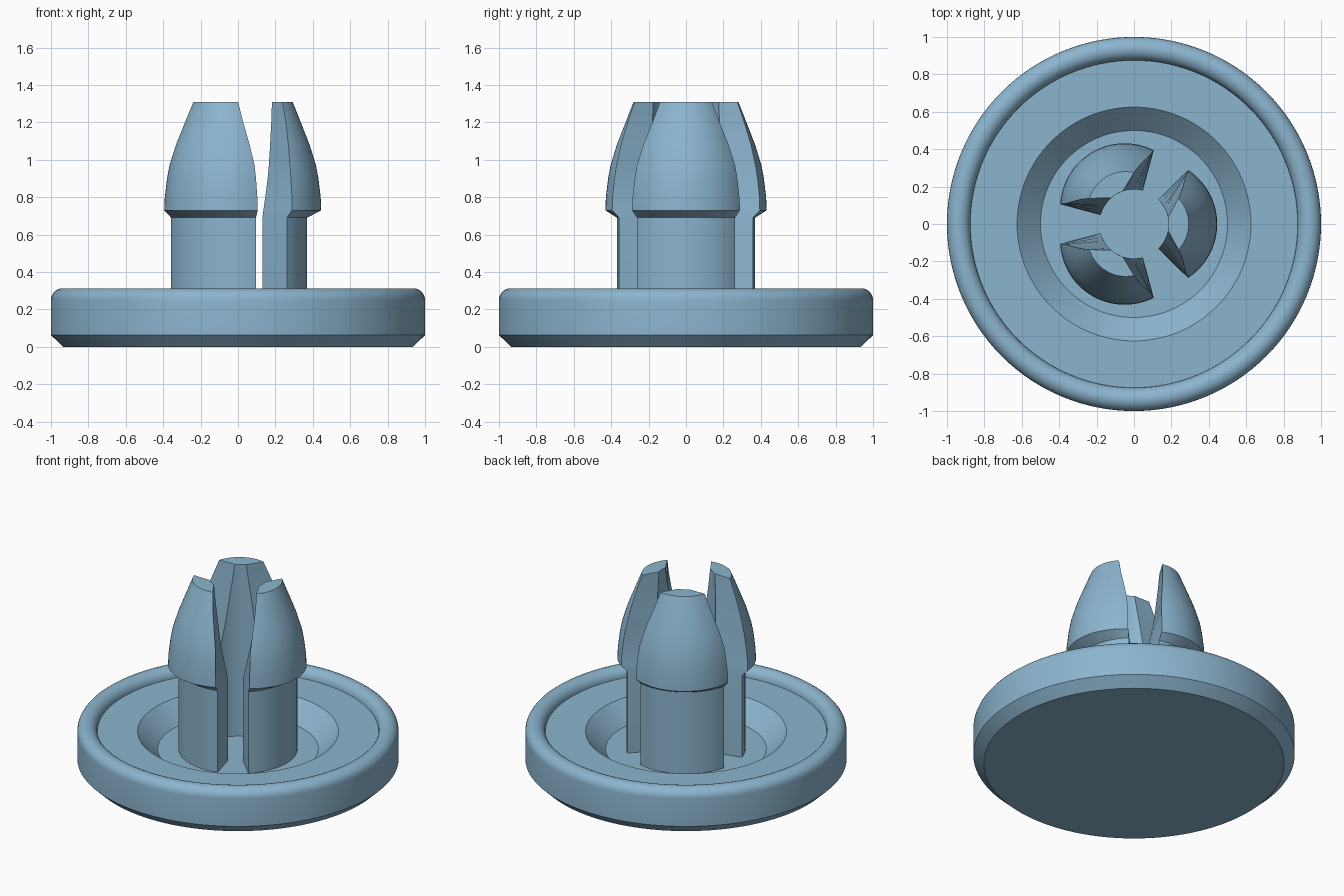
import bpy, bmesh, math

if "Cube" in bpy.data.objects:
    bpy.data.objects.remove(bpy.data.objects["Cube"])

blue = bpy.data.materials.new("soft_blue")
blue.diffuse_color = (0.26, 0.46, 0.62, 1)
blue.use_nodes = True
blue.node_tree.nodes["Principled BSDF"].inputs["Base Color"].default_value = blue.diffuse_color


def finish(bm, name):
    bmesh.ops.recalc_face_normals(bm, faces=bm.faces)
    mesh = bpy.data.meshes.new(name)
    bm.to_mesh(mesh)
    bm.free()
    mesh.materials.append(blue)
    obj = bpy.data.objects.new(name, mesh)
    bpy.context.collection.objects.link(obj)
    bpy.ops.object.select_all(action='DESELECT')
    obj.select_set(True)
    bpy.context.view_layer.objects.active = obj
    bpy.ops.object.shade_smooth_by_angle(angle=math.radians(25))
    return obj


def loft(rings, name):
    """Bridge closed rings of points and cap both ends."""
    bm = bmesh.new()
    rows = [[bm.verts.new(p) for p in ring] for ring in rings]
    n = len(rows[0])
    for a, b in zip(rows, rows[1:]):
        for i in range(n):
            j = (i + 1) % n
            bm.faces.new((a[i], a[j], b[j], b[i]))
    bm.faces.new(rows[0])
    bm.faces.new(rows[-1])
    return finish(bm, name)


# Round base: chamfered foot, half-round lip, shallow floor, conical well
LIP = 0.0625
profile = [(0.935, 0), (1, LIP)]
for k in range(13):
    a = math.pi * k / 12
    profile.append((1 - LIP + LIP * math.cos(a), 0.25 + LIP * math.sin(a)))
profile += [(0.625, 0.25), (0.5, 0.13)]
SEG = 128
loft([[(r * math.cos(2 * math.pi * i / SEG), r * math.sin(2 * math.pi * i / SEG), z)
       for i in range(SEG)] for r, z in profile], "base")

# Prong sections: height, outer arc centre, outer radius,
# outer half angle, inner half angle (degrees)
INNER = 0.185
sections = [
    (0.12, 0, 0.37, 45, 45),
    (0.69, 0, 0.37, 45, 45),
    (0.73, 0.1, 0.345, 56.8, 43),
    (0.80, 0.1, 0.342, 56.6, 38),
    (0.90, 0.1, 0.330, 56.3, 31),
    (0.97, 0.1, 0.317, 56, 27),
    (1.08, 0.098, 0.285, 53, 22),
    (1.20, 0.094, 0.242, 48, 16),
    (1.31, 0.09, 0.202, 43, 11),
]


def prong_ring(z, centre, radius, outer, inner, turn):
    pts = []
    for k in range(25):
        a = math.radians(outer * (k / 12 - 1))
        pts.append((centre + radius * math.cos(a), radius * math.sin(a)))
    for k in range(13):
        a = math.radians(inner * (1 - k / 6))
        pts.append((INNER * math.cos(a), INNER * math.sin(a)))
    c, s = math.cos(turn), math.sin(turn)
    return [(u * c - v * s, u * s + v * c, z) for u, v in pts]


# Three snap prongs around the axis
for n in range(3):
    turn = math.radians(120 * n)
    loft([prong_ring(*sec, turn) for sec in sections], f"snap_prong_{n + 1}")
